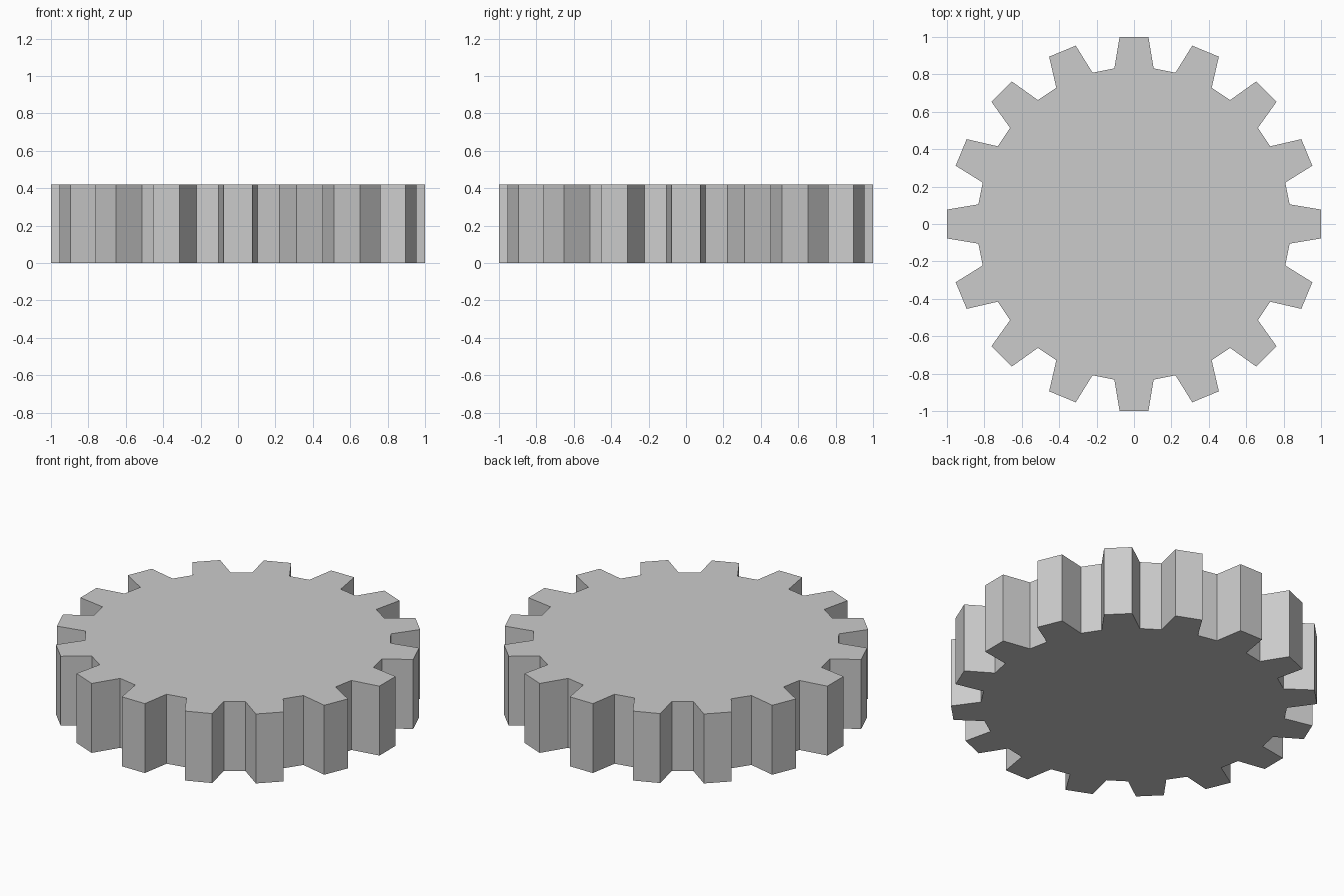
import bpy
import bmesh
from math import sin, cos, radians

if "Cube" in bpy.data.objects:
    bpy.data.objects.remove(bpy.data.objects["Cube"])

TEETH = 16
HEIGHT = 0.42
ROOT_R, ROOT_A = 0.8386, 7.19   # tooth foot: radius, half angle
TIP_R, TIP_A = 1.003, 4.4       # tooth tip: radius, half angle

bm = bmesh.new()

# Gear outline: four points per tooth, repeated around the circle
outline = []
for i in range(TEETH):
    centre = 360 / TEETH * i
    for r, a in ((ROOT_R, -ROOT_A), (TIP_R, -TIP_A), (TIP_R, TIP_A), (ROOT_R, ROOT_A)):
        t = radians(centre + a)
        outline.append(bm.verts.new((r * cos(t), r * sin(t), 0)))
base = bm.faces.new(outline)

# Extrude the outline into a solid gear
ext = bmesh.ops.extrude_face_region(bm, geom=[base], use_keep_orig=True)
top = [v for v in ext["geom"] if isinstance(v, bmesh.types.BMVert)]
bmesh.ops.translate(bm, verts=top, vec=(0, 0, HEIGHT))
bmesh.ops.recalc_face_normals(bm, faces=bm.faces)

mesh = bpy.data.meshes.new("gear")
bm.to_mesh(mesh)
bm.free()
bpy.context.collection.objects.link(bpy.data.objects.new("gear", mesh))
